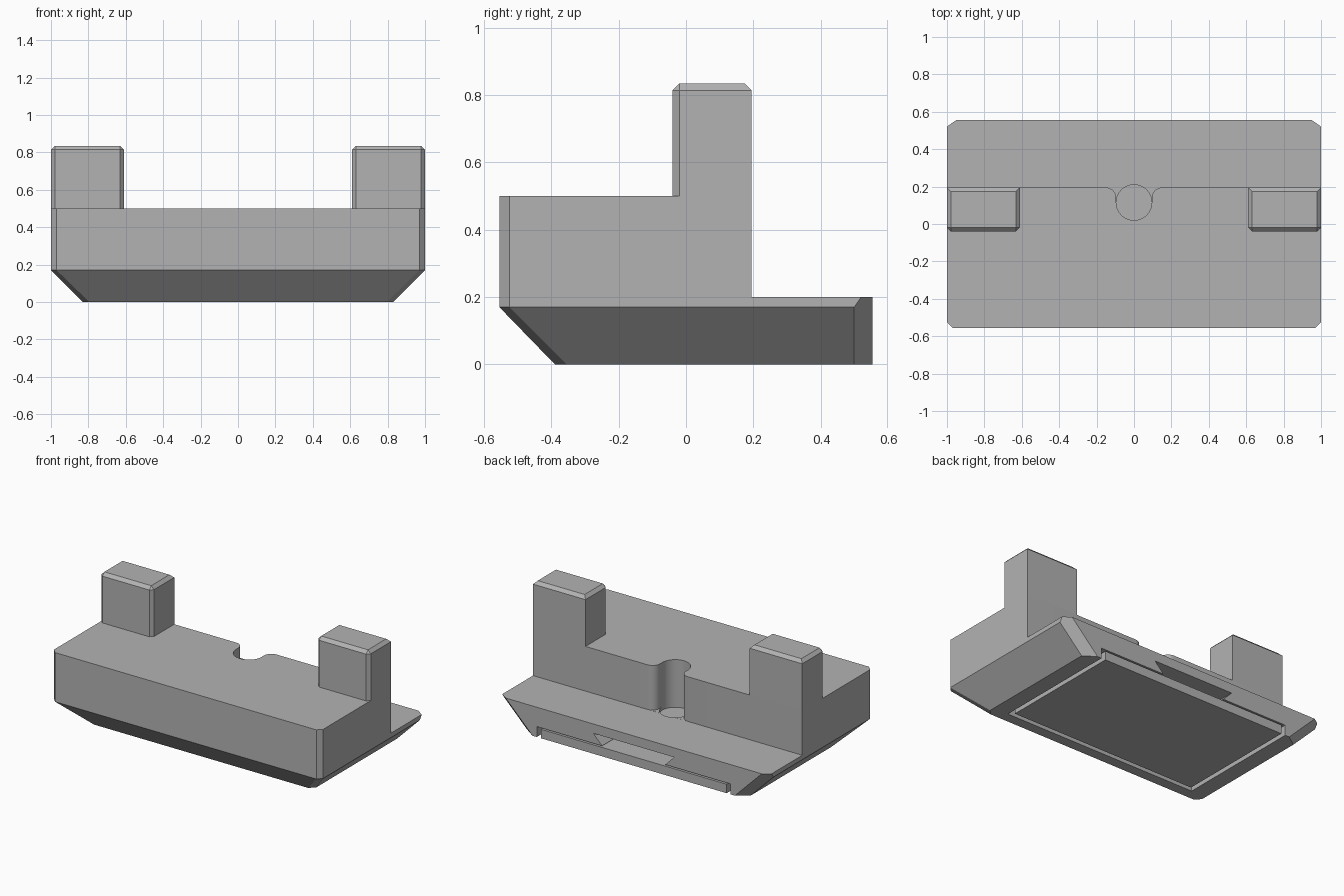
import bpy, bmesh, math
from mathutils import Vector

cube = bpy.data.objects.get("Cube")
if cube:
    bpy.data.objects.remove(cube, do_unlink=True)

grey = bpy.data.materials.new("plain grey")
grey.use_nodes = True
colour = (0.45, 0.45, 0.45, 1)
grey.diffuse_color = colour
grey.node_tree.nodes["Principled BSDF"].inputs["Base Color"].default_value = colour


def make_object(name, bm):
    bmesh.ops.recalc_face_normals(bm, faces=bm.faces[:])
    mesh = bpy.data.meshes.new(name)
    bm.to_mesh(mesh)
    bm.free()
    mesh.materials.append(grey)
    obj = bpy.data.objects.new(name, mesh)
    bpy.context.collection.objects.link(obj)
    return obj


def prism(points, axis, low, high):
    """Extrude a 2D outline along the given axis."""
    place = {"x": lambda a, b, c: (c, a, b),
             "y": lambda a, b, c: (a, c, b),
             "z": lambda a, b, c: (a, b, c)}[axis]
    bm = bmesh.new()
    face = bm.faces.new([bm.verts.new(place(a, b, low)) for a, b in points])
    extruded = bmesh.ops.extrude_face_region(bm, geom=[face])["geom"]
    shift = Vector(place(0, 0, high - low))
    bmesh.ops.translate(bm, vec=shift,
                        verts=[v for v in extruded if isinstance(v, bmesh.types.BMVert)])
    return bm


def box(x0, x1, y0, y1, z0, z1):
    return prism([(x0, y0), (x1, y0), (x1, y1), (x0, y1)], "z", z0, z1)


def slice_off(bm, point, normal):
    """Cut away everything beyond a plane and close the cut."""
    geom = bm.verts[:] + bm.edges[:] + bm.faces[:]
    bmesh.ops.bisect_plane(bm, geom=geom, plane_co=point, plane_no=normal, clear_outer=True)
    open_edges = [e for e in bm.edges if e.is_boundary]
    bmesh.ops.holes_fill(bm, edges=open_edges, sides=0)


def carve(target, cutter):
    mod = target.modifiers.new("carve", "BOOLEAN")
    mod.operation = "DIFFERENCE"
    mod.solver = "EXACT"
    mod.object = cutter
    cutter.hide_render = True
    bpy.context.view_layer.objects.active = target
    bpy.ops.object.modifier_apply(modifier=mod.name)
    bpy.data.objects.remove(cutter, do_unlink=True)


# Stepped body with sloping underside and trimmed corners
WALL, BACK, LEDGE, DECK = 0.195, 0.555, 0.2, 0.5
profile = [(-0.39, 0), (BACK, 0), (BACK, LEDGE), (WALL, LEDGE),
           (WALL, DECK), (-BACK, DECK), (-BACK, 0.17)]
bm = prism(profile, "x", -1, 1)
for s in (-1, 1):
    slice_off(bm, (s, 0, 0.17), (s, 0, -1))
    slice_off(bm, (s, -0.525, 0.17), (s, -1, 0))
    slice_off(bm, (s, -0.525, 0.17), (s, -1, -2))
    slice_off(bm, (s, 0.5, 0.17), (s, 1.43, -1))
body = make_object("body", bm)

# Plate recess and dovetail pocket, both open at the back
carve(body, make_object("recess_cutter", box(-0.72, 0.72, -0.32, 0.7, -0.1, 0.07)))
dovetail = [(-0.23, 0.065), (0.23, 0.065), (0.3, 0.137), (-0.3, 0.137)]
carve(body, make_object("pocket_cutter", prism(dovetail, "y", 0.25, 0.7)))

# Round hole with a flared throat through the rear wall
circle = [(0.095 * math.cos(i * math.tau / 48), 0.115 + 0.095 * math.sin(i * math.tau / 48))
          for i in range(48)]
carve(body, make_object("hole_cutter", prism(circle, "z", 0.18, 0.7)))
flare = [(0.15 - 0.055 * math.cos(i * math.pi / 16), 0.14 + 0.055 * math.sin(i * math.pi / 16))
         for i in range(9)]
right = [(0.095, 0.115)] + flare + [(0.15, 0.3)]
throat = right + [(-x, y) for x, y in reversed(right)]
carve(body, make_object("throat_cutter", prism(throat, "z", LEDGE + 0.0005, 0.7)))

# Sliding plate in the recess
make_object("base_plate", box(-0.69, 0.69, -0.29, BACK, 0, 0.06))

# Two upright posts, chamfered on top and on the front corners
for s, side in ((1, "left"), (-1, "right")):
    x0, x1 = sorted((s * 0.61, s))
    bm = box(x0, x1, -0.04, WALL, DECK, 0.835)
    chamfered = []
    for e in bm.edges:
        a, b = (v.co for v in e.verts)
        on_top = min(a.z, b.z) > 0.8
        front_upright = abs(a.z - b.z) > 0.1 and a.y < 0
        if on_top or front_upright:
            chamfered.append(e)
    bmesh.ops.bevel(bm, geom=chamfered, offset=0.021, segments=1, affect="EDGES")
    make_object(side + "_post", bm)

# Smooth only the curved hole walls
bpy.ops.object.select_all(action="DESELECT")
body.select_set(True)
bpy.context.view_layer.objects.active = body
bpy.ops.object.shade_smooth_by_angle(angle=math.radians(20))
